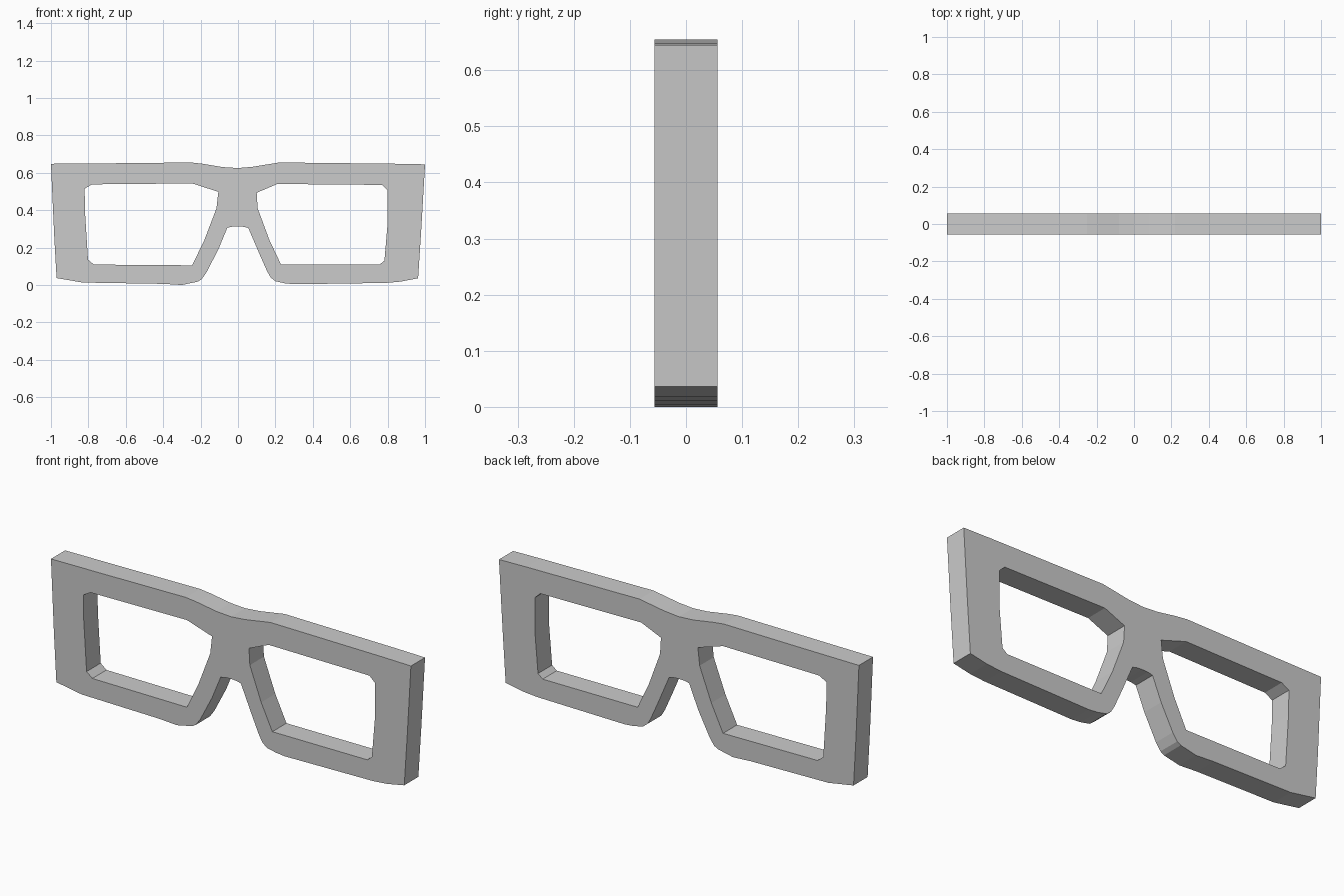
import bpy, bmesh, math
from mathutils import Matrix

if "Cube" in bpy.data.objects:
    bpy.data.objects.remove(bpy.data.objects["Cube"])

# Profiles in the front plane (x, z)
outline = [
    (-1, .648), (-.73, .65), (-.25, .655), (-.19, .648), (-.08, .63), (0, .625),
    (.08, .632), (.22, .655), (.85, .648), (1, .645),
    (.98, .3), (.963, .036), (.87, .018), (.79, .011), (.3, .004), (.25, .009), (.2, .02),
    (.175, .04), (.155, .075), (.115, .165), (.055, .305), (.03, .311), (0, .313),
    (-.03, .312), (-.057, .306), (-.105, .19), (-.17, .065), (-.195, .03), (-.215, .018),
    (-.3, 0), (-.4, .006), (-.83, .013), (-.97, .037), (-.983, .27)]
left_lens_opening = [
    (-.82, .515), (-.78, .538), (-.245, .543), (-.105, .498), (-.115, .41),
    (-.18, .24), (-.245, .105), (-.77, .109), (-.802, .135), (-.818, .39)]
right_lens_opening = [
    (.1, .493), (.21, .54), (.77, .535), (.80, .507), (.80, .33),
    (.783, .13), (.757, .109), (.23, .109), (.168, .24), (.105, .41)]


def extruded_profile(name, loops, half_depth):
    """Filled 2D outline with holes, extruded along y and turned into a mesh."""
    curve = bpy.data.curves.new(name + "_profile", 'CURVE')
    curve.dimensions = '2D'
    curve.fill_mode = 'BOTH'
    curve.extrude = half_depth
    for pts in loops:
        s = curve.splines.new('POLY')
        s.points.add(len(pts) - 1)
        for p, (x, z) in zip(s.points, pts):
            p.co = (x, z, 0, 1)
        s.use_cyclic_u = True
    tmp = bpy.data.objects.new(name + "_profile", curve)
    bpy.context.collection.objects.link(tmp)
    deps = bpy.context.evaluated_depsgraph_get()
    mesh = bpy.data.meshes.new_from_object(tmp.evaluated_get(deps))
    bpy.data.objects.remove(tmp)

    # Stand upright, weld the caps to the walls, flat faces
    bm = bmesh.new()
    bm.from_mesh(mesh)
    bm.transform(Matrix.Rotation(math.pi / 2, 4, 'X'))
    bmesh.ops.remove_doubles(bm, verts=bm.verts, dist=1e-4)
    bmesh.ops.recalc_face_normals(bm, faces=bm.faces)
    for f in bm.faces:
        f.smooth = False
    bm.to_mesh(mesh)
    bm.free()
    mesh.name = name
    obj = bpy.data.objects.new(name, mesh)
    bpy.context.collection.objects.link(obj)
    return obj


# Front frame of the glasses
extruded_profile("glasses_front_frame",
                 [outline, left_lens_opening, right_lens_opening], 0.056)
